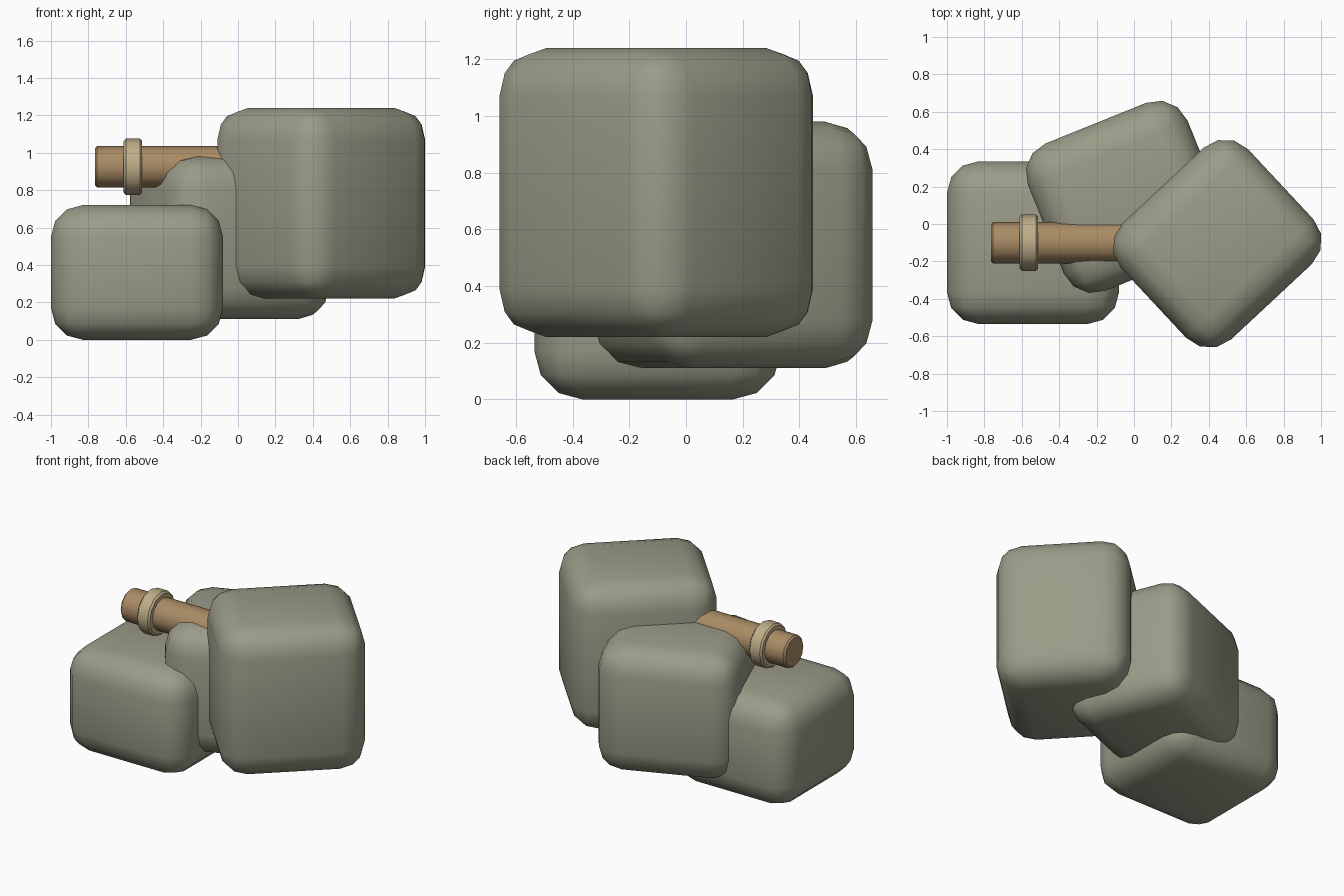
import bpy
from math import radians, pi

if "Cube" in bpy.data.objects:
    bpy.data.objects.remove(bpy.data.objects["Cube"])


def material(name, color):
    m = bpy.data.materials.new(name)
    m.diffuse_color = (*color, 1)
    m.use_nodes = True
    m.node_tree.nodes["Principled BSDF"].inputs["Base Color"].default_value = m.diffuse_color
    return m


STONE = material("stone", (0.33, 0.33, 0.25))
WOOD = material("wood", (0.40, 0.26, 0.13))
BAND = material("band", (0.52, 0.42, 0.25))


def finish(ob, name, mat, bevel, segments):
    ob.name = name
    ob.data.materials.append(mat)
    bpy.ops.object.transform_apply(location=False, rotation=False, scale=True)
    mod = ob.modifiers.new("rounding", 'BEVEL')
    mod.width = bevel
    mod.segments = segments
    mod.limit_method = 'ANGLE'
    mod.angle_limit = radians(50)
    bpy.ops.object.modifier_apply(modifier=mod.name)
    bpy.ops.object.shade_smooth_by_angle(angle=radians(32))


def block(name, center, size, turn):
    bpy.ops.mesh.primitive_cube_add(size=1, location=center, rotation=(0, 0, radians(turn)))
    ob = bpy.context.object
    ob.scale = size
    finish(ob, name, STONE, 0.17, 3)


def rod(name, x0, x1, radius, mat):
    bpy.ops.mesh.primitive_cylinder_add(vertices=12, radius=radius, depth=x1 - x0,
                                        location=((x0 + x1) / 2, -0.1, 0.925),
                                        rotation=(0, pi / 2, 0))
    finish(bpy.context.object, name, mat, 0.012, 1)


# Three rounded stones, stepping up from left to right
block("low_stone", (-0.54, -0.10, 0.36), (0.92, 0.87, 0.72), 0)
block("middle_stone", (-0.045, 0.145, 0.545), (0.92, 0.85, 0.87), 22)
block("high_stone", (0.445, -0.105, 0.73), (0.93, 0.85, 1.02), 43)

# Wooden peg set into the high stone, with a collar
rod("peg", -0.765, 0.1, 0.11, WOOD)
rod("peg_collar", -0.612, -0.512, 0.15, BAND)
